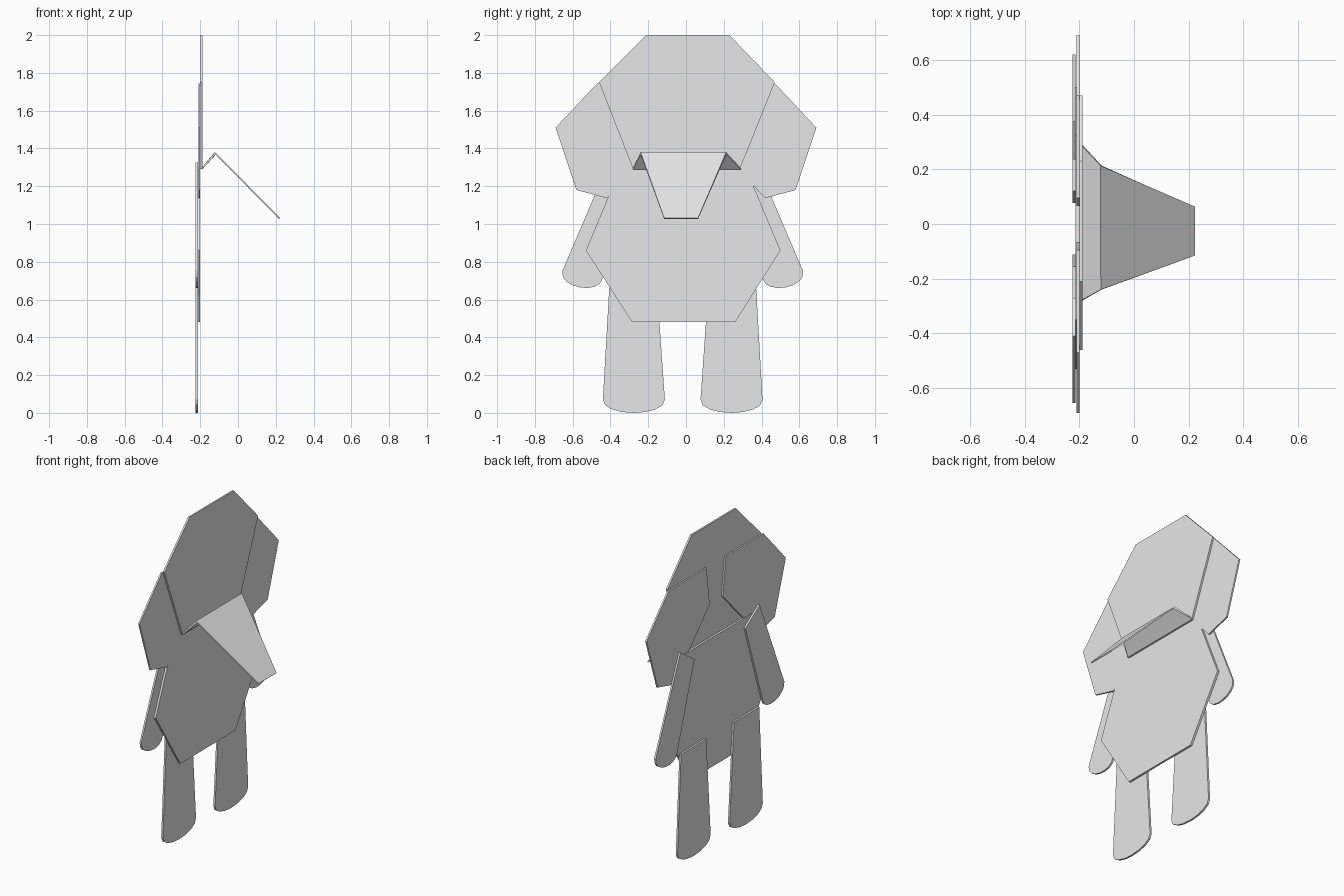
import bpy, bmesh, math
from mathutils import Vector

cube = bpy.data.objects.get("Cube")
if cube:
    bpy.data.objects.remove(cube)

grey = bpy.data.materials.new("light_grey")
grey.use_nodes = True
grey.diffuse_color = (0.8, 0.8, 0.8, 1)
grey.node_tree.nodes["Principled BSDF"].inputs["Base Color"].default_value = (0.8, 0.8, 0.8, 1)


def finish(name, bm):
    bmesh.ops.recalc_face_normals(bm, faces=bm.faces)
    mesh = bpy.data.meshes.new(name)
    bm.to_mesh(mesh)
    bm.free()
    mesh.materials.append(grey)
    obj = bpy.data.objects.new(name, mesh)
    bpy.context.collection.objects.link(obj)
    return obj


def plate(name, outline, back, front):
    """Flat panel: a (y, z) outline extruded along x."""
    bm = bmesh.new()
    face = bm.faces.new([bm.verts.new((back, y, z)) for y, z in outline])
    side = bmesh.ops.extrude_face_region(bm, geom=[face])["geom"]
    verts = [v for v in side if isinstance(v, bmesh.types.BMVert)]
    bmesh.ops.translate(bm, verts=verts, vec=(front - back, 0, 0))
    return finish(name, bm)


def mirrored(outline, centre):
    return [(2 * centre - y, z) for y, z in outline]


def round_end(p, q, depth, steps=8):
    """Bulging end from p to q, both ends included."""
    p, q = Vector(p), Vector(q)
    mid, half = (p + q) / 2, (q - p) / 2
    down = Vector((half.y, -half.x)).normalized() * depth
    points = []
    for i in range(steps + 1):
        a = math.pi * i / steps
        points.append(tuple(mid - half * math.cos(a) + down * math.sin(a) ** 0.9))
    return points


# Head and torso panels
plate("head", [(-0.21, 2), (0.23, 2), (0.47, 1.75), (0.285, 1.29),
               (-0.28, 1.29), (-0.46, 1.75)], -0.2, -0.189)
plate("body", [(-0.35, 1.29), (0.32, 1.29), (0.5, 0.86), (0.26, 0.48),
               (-0.285, 0.48), (-0.53, 0.86)], -0.213, -0.2)

# Paired panels: ears, arms, legs
ear = [(-0.47, 1.745), (-0.095, 1.745), (-0.065, 1.505), (-0.42, 1.137),
       (-0.58, 1.18), (-0.69, 1.51)]
arm = [(-0.27, 1.23), (-0.41, 1.325)] + round_end((-0.655, 0.75), (-0.44, 0.715), 0.07)
leg = [(-0.155, 0.685), (-0.405, 0.685)] + round_end((-0.44, 0.07), (-0.112, 0.07), 0.07)
for part, outline, centre, back, front in (
        ("ear", ear, 0, -0.21, -0.2),
        ("arm", arm, -0.0175, -0.224, -0.213),
        ("leg", leg, -0.0175, -0.225, -0.213)):
    plate("right_" + part, outline, back, front)
    plate("left_" + part, mirrored(outline, centre), back, front)

# Folded snout: a strip rising from the head, then sloping down to the tip
bm = bmesh.new()
rows = [[bm.verts.new((x, y, z)) for y in ends] for x, z, ends in (
    (-0.192, 1.292, (-0.28, 0.29)),
    (-0.12, 1.374, (-0.24, 0.213)),
    (0.221, 1.028, (-0.115, 0.063)))]
for a, b in zip(rows, rows[1:]):
    bm.faces.new((a[0], a[1], b[1], b[0]))
snout = finish("snout", bm)
thick = snout.modifiers.new("thickness", 'SOLIDIFY')
thick.thickness = 0.008
thick.offset = 0
thick.use_even_offset = True
